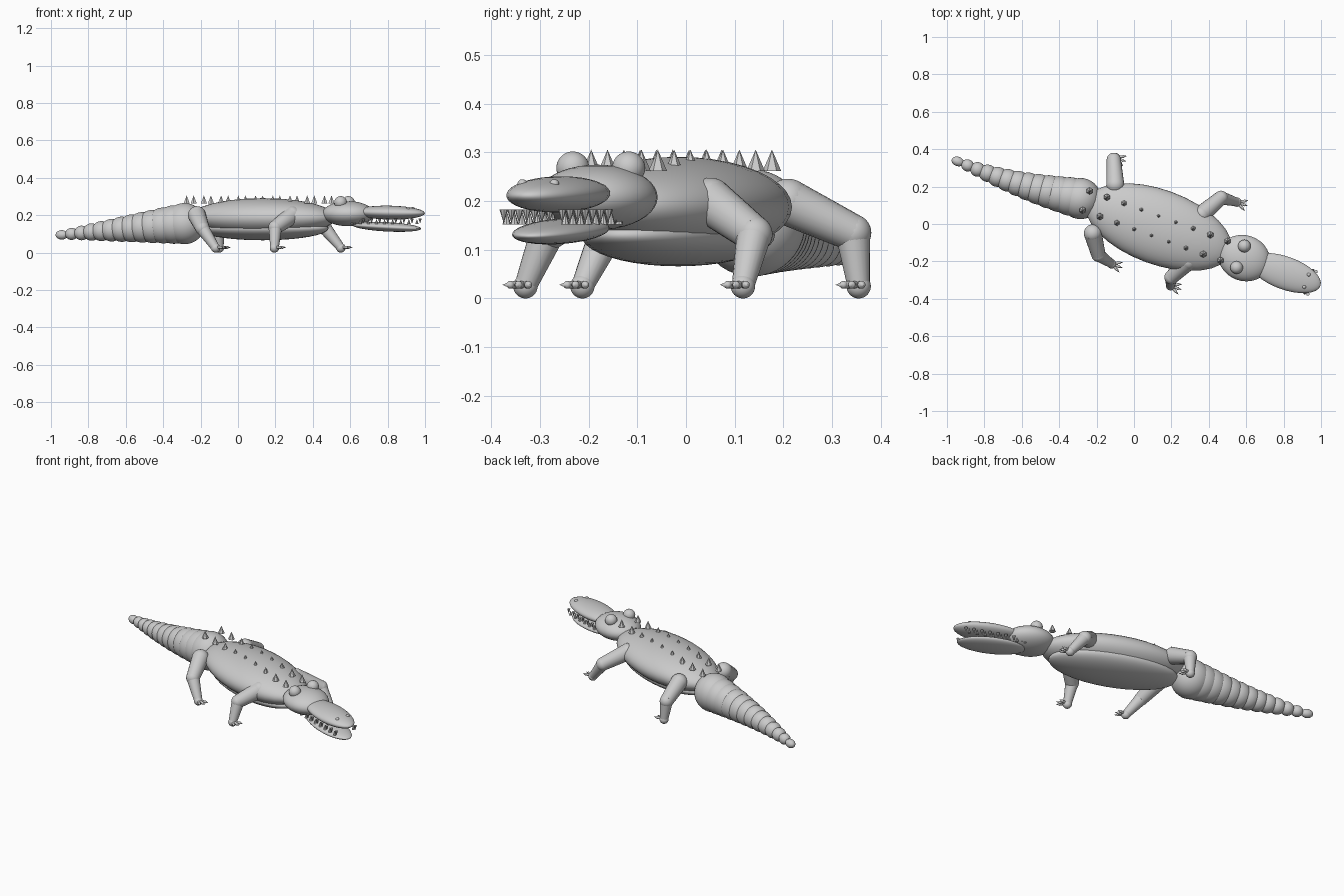
import bpy, math
from mathutils import Vector, Matrix

cube = bpy.data.objects.get("Cube")
if cube:
    bpy.data.objects.remove(cube, do_unlink=True)

HEADING = math.radians(-20)   # the animal lies turned in plan
TURN = Matrix.Rotation(HEADING, 4, 'Z')
MID = 0.03                    # sideways offset of the body axis

grey = bpy.data.materials.new("plain_grey")
grey.use_nodes = True
colour = (0.6, 0.6, 0.6, 1)
grey.diffuse_color = colour
grey.node_tree.nodes["Principled BSDF"].inputs["Base Color"].default_value = colour


def along(u, v, z):
    """Point given forward, sideways and up along the animal."""
    return TURN @ Vector((u, v, z))


def finish(name, smooth=True):
    ob = bpy.context.object
    ob.name = name
    ob.data.materials.append(grey)
    if smooth:
        bpy.ops.object.shade_smooth_by_angle(angle=math.radians(40))
    return ob


def ellipsoid(name, centre, radii, pitch=0):
    bpy.ops.mesh.primitive_uv_sphere_add(segments=32, ring_count=20, location=centre,
                                         rotation=(0, pitch, HEADING))
    bpy.context.object.scale = radii
    return finish(name)


def ball(name, centre, r):
    return ellipsoid(name, centre, (r, r, r))


def taper(name, a, b, r1, r2, sides=20, smooth=True):
    a, b = Vector(a), Vector(b)
    bpy.ops.mesh.primitive_cone_add(vertices=sides, radius1=r1, radius2=r2,
                                    depth=(b - a).length, location=(a + b) / 2)
    ob = bpy.context.object
    ob.rotation_euler = (b - a).to_track_quat('Z', 'Y').to_euler()
    return finish(name, smooth)


# Trunk and belly
ellipsoid("body", along(0.13, MID, 0.188), (0.41, 0.2, 0.103))
ellipsoid("belly", along(0.13, MID, 0.13), (0.37, 0.165, 0.064))

# Head and jaws
ellipsoid("head", along(0.616, MID, 0.208), (0.14, 0.122, 0.067))
ellipsoid("upper_jaw", along(0.85, MID, 0.214), (0.2, 0.088, 0.037), math.radians(1))
ellipsoid("lower_jaw", along(0.835, MID, 0.138), (0.195, 0.08, 0.025), math.radians(3))

# Eyes, nostrils and teeth on both sides
for side, s in (("left", 1), ("right", -1)):
    ball(side + "_eye", along(0.595, MID + s * 0.061, 0.268), 0.034)
    ball(side + "_nostril", along(0.97, MID + s * 0.035, 0.235), 0.01)
    for i in range(8):
        u, v = 0.68 + i * 0.046, MID + s * 0.064
        taper(side + "_upper_tooth", along(u, v, 0.183), along(u, v, 0.155), 0.009, 0, 8, False)
        u -= 0.018
        taper(side + "_lower_tooth", along(u, v, 0.152), along(u, v, 0.18), 0.009, 0, 8, False)

# Tail of shrinking overlapping segments with a slight sway
COUNT = 13
for i in range(COUNT):
    t = i / (COUNT - 1)
    u = -0.315 - 0.685 * t
    v = MID - 0.038 * t - 0.02 * math.sin(math.pi * t)
    r = 0.11 - 0.085 * t
    z = 0.155 - 0.06 * t
    ellipsoid("tail_segment", along(u, v, z), (max(r, 0.042 - 0.008 * t), r, r))

# Two rows of back spikes
for i in range(9):
    for s in (1, -1):
        u, v = -0.283 + i * 0.098, MID + s * 0.055
        taper("back_spike", along(u, v, 0.262), along(u, v, 0.306), 0.019, 0, 6, False)

# Legs: hip, knee and foot positions
legs = {
    "front_left": ((0.36, 0.05, 0.2), (0.465, 0.14, 0.132), (0.55, 0.117, 0.025)),
    "front_right": ((0.29, -0.2, 0.2), (0.2, -0.285, 0.135), (0.195, -0.33, 0.025)),
    "rear_left": ((-0.1, 0.21, 0.198), (-0.108, 0.343, 0.135), (-0.1, 0.355, 0.025)),
    "rear_right": ((-0.22, -0.05, 0.2), (-0.19, -0.165, 0.13), (-0.12, -0.213, 0.025)),
}
for name, (hip, knee, foot) in legs.items():
    ball(name + "_hip", hip, 0.048)
    taper(name + "_upper_leg", hip, knee, 0.048, 0.038)
    ball(name + "_knee", knee, 0.038)
    taper(name + "_lower_leg", knee, foot, 0.036, 0.023)
    ball(name + "_foot", foot, 0.025)
    # Three fanned toes with pointed claws
    for fan in (-28, 0, 28):
        a = HEADING + math.radians(fan)
        way = Vector((math.cos(a), math.sin(a), 0))
        base = Vector(foot) + Vector((0, 0, 0.003))
        joint = base + way * 0.042
        taper(name + "_toe", base, joint, 0.009, 0.007, 10)
        ball(name + "_toe_joint", joint, 0.008)
        taper(name + "_claw", joint, joint + way * 0.022, 0.007, 0, 10)
